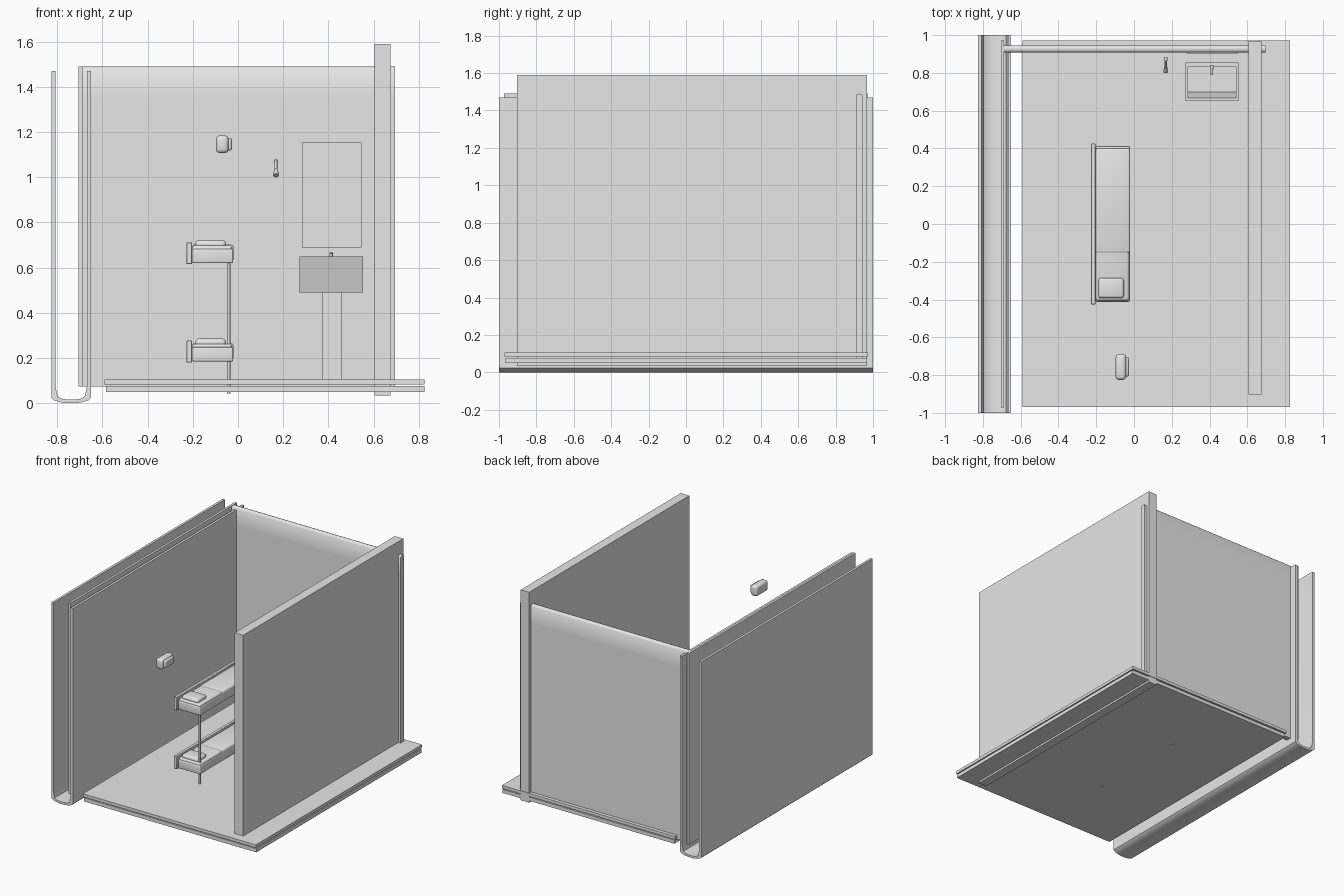
import bpy, bmesh, math
from mathutils import Vector

if "Cube" in bpy.data.objects:
    bpy.data.objects.remove(bpy.data.objects["Cube"])

grey = bpy.data.materials.new("plain_grey")
grey.diffuse_color = (0.8, 0.8, 0.8, 1)
grey.use_nodes = True
grey.node_tree.nodes["Principled BSDF"].inputs["Base Color"].default_value = grey.diffuse_color


def finish(name, bm, bevel=0, segs=3, smooth=False):
    """Turn a bmesh into a named object, optionally rounded and smooth shaded."""
    bmesh.ops.recalc_face_normals(bm, faces=bm.faces)
    if bevel:
        bmesh.ops.bevel(bm, geom=bm.edges[:], offset=bevel, segments=segs,
                        profile=0.5, affect='EDGES')
    me = bpy.data.meshes.new(name)
    bm.to_mesh(me)
    bm.free()
    if smooth or bevel:
        me.shade_smooth()
        me.set_sharp_from_angle(angle=math.radians(40))
    me.materials.append(grey)
    ob = bpy.data.objects.new(name, me)
    bpy.context.collection.objects.link(ob)
    return ob


def box(name, x, y, z, bevel=0, segs=3):
    bm = bmesh.new()
    bmesh.ops.create_cube(bm, size=1)
    for v in bm.verts:
        for i, r in enumerate((x, y, z)):
            v.co[i] = (r[0] + r[1]) / 2 + v.co[i] * (r[1] - r[0])
    return finish(name, bm, bevel, segs)


def prism(name, profile, start, end, axis, smooth=False):
    """Extrude a profile: (x, z) along y, or (y, z) along x."""
    bm = bmesh.new()
    def at(a, b, t):
        return (a, t, b) if axis == 'y' else (t, a, b)
    face = bm.faces.new([bm.verts.new(at(a, b, start)) for a, b in profile])
    new = bmesh.ops.extrude_face_region(bm, geom=[face])['geom']
    bmesh.ops.translate(bm, verts=[g for g in new if isinstance(g, bmesh.types.BMVert)],
                        vec=at(0, 0, end - start))
    return finish(name, bm, smooth=smooth)


def rod(name, p, q, r1, r2, sides=16):
    bm = bmesh.new()
    p, q = Vector(p), Vector(q)
    bmesh.ops.create_cone(bm, cap_ends=True, segments=sides, radius1=r1, radius2=r2,
                          depth=(q - p).length)
    m = (q - p).to_track_quat('Z', 'Y').to_matrix().to_4x4()
    m.translation = (p + q) / 2
    bmesh.ops.transform(bm, matrix=m, verts=bm.verts)
    return finish(name, bm, smooth=True)


# Floor: two thin slabs
box("floor_top", (-0.59, 0.825), (-0.97, 0.972), (0.084, 0.106))
box("floor_base", (-0.583, 0.825), (-0.965, 0.968), (0.049, 0.076))

# Right wall and inner left wall
box("right_wall", (0.605, 0.675), (-0.903, 0.968), (0.035, 1.59))
box("left_wall", (-0.705, -0.688), (-0.972, 0.972), (0.075, 1.49))

# Back wall with softly rounded top
prism("back_wall", [(0.908, 0.075), (0.908, 1.35), (0.908, 1.478), (0.915, 1.487),
                    (0.927, 1.49), (0.939, 1.487), (0.946, 1.478), (0.946, 1.35),
                    (0.946, 0.075)], -0.69, 0.695, 'x', True)

# Left outer channel: U-shaped section with a shallow curved bottom
half_out = [(0.088, 1.47), (0.088, 0.08), (0.088, 0.024), (0.076, 0.013), (0.05, 0.005), (0.02, 0.0)]
half_in = [(0.015, 0.016), (0.042, 0.02), (0.06, 0.031), (0.07, 0.075), (0.07, 1.47)]
cx = -0.738
section = [(cx - a, b) for a, b in half_out] + [(cx + a, b) for a, b in reversed(half_out)]
section += [(cx + a, b) for a, b in reversed(half_in)] + [(cx - a, b) for a, b in half_in]
prism("left_channel", section, -1, 1, 'y', True)

# Bunk beds
for label, z in (("lower", 0.18), ("upper", 0.615)):
    box(label + "_bed_rail", (-0.228, -0.203), (-0.425, 0.425), (z, z + 0.097), 0.003, 1)
    box(label + "_bed_frame", (-0.203, -0.022), (-0.412, 0.412), (z + 0.005, z + 0.068), 0.006)
    box(label + "_mattress", (-0.203, -0.026), (-0.405, 0.4), (z + 0.05, z + 0.083), 0.012)
    box(label + "_blanket", (-0.204, -0.02), (-0.155, 0.4), (z + 0.01, z + 0.087), 0.013)
    box(label + "_pillow", (-0.188, -0.054), (-0.393, -0.285), (z + 0.07, z + 0.106), 0.014)
for label, y in (("front", -0.388), ("back", 0.388)):
    rod(label + "_bunk_post", (-0.041, y, 0.044), (-0.041, y, 0.64), 0.007, 0.007)

# Small wall lamp
box("lamp_body", (-0.097, -0.042), (-0.825, -0.688), (1.107, 1.185), 0.017)
box("lamp_cover", (-0.07, -0.027), (-0.808, -0.705), (1.118, 1.174), 0.01)

# Shower head
rod("shower_mount", (0.168, 0.885, 1.07), (0.168, 0.862, 1.07), 0.01, 0.01)
rod("shower_neck", (0.168, 0.87, 1.075), (0.168, 0.825, 1.035), 0.006, 0.006)
rod("shower_rose", (0.168, 0.84, 1.045), (0.168, 0.808, 1.008), 0.006, 0.013)

# Wash basin: tapered open box with a sloping front
bm = bmesh.new()
def ring(x0, x1, y0, y1, z):
    return [bm.verts.new(c) for c in ((x0, y0, z), (x1, y0, z), (x1, y1, z), (x0, y1, z))]
rings = [ring(0.272, 0.552, 0.70, 0.855, 0.49), ring(0.272, 0.552, 0.652, 0.855, 0.65),
         ring(0.285, 0.539, 0.667, 0.835, 0.65), ring(0.285, 0.539, 0.70, 0.835, 0.53)]
for a, b in zip(rings, rings[1:]):
    for i in range(4):
        j = (i + 1) % 4
        bm.faces.new((a[i], a[j], b[j], b[i]))
bm.faces.new(rings[0])
bm.faces.new(rings[-1])
finish("basin", bm)
box("basin_pedestal", (0.373, 0.46), (0.75, 0.85), (0.1, 0.495))
rod("tap_base", (0.412, 0.832, 0.63), (0.412, 0.832, 0.668), 0.008, 0.008)
rod("tap_spout", (0.412, 0.838, 0.66), (0.412, 0.79, 0.656), 0.008, 0.007)

# Mirror plate on the back wall
box("mirror", (0.283, 0.547), (0.901, 0.909), (0.69, 1.153))
